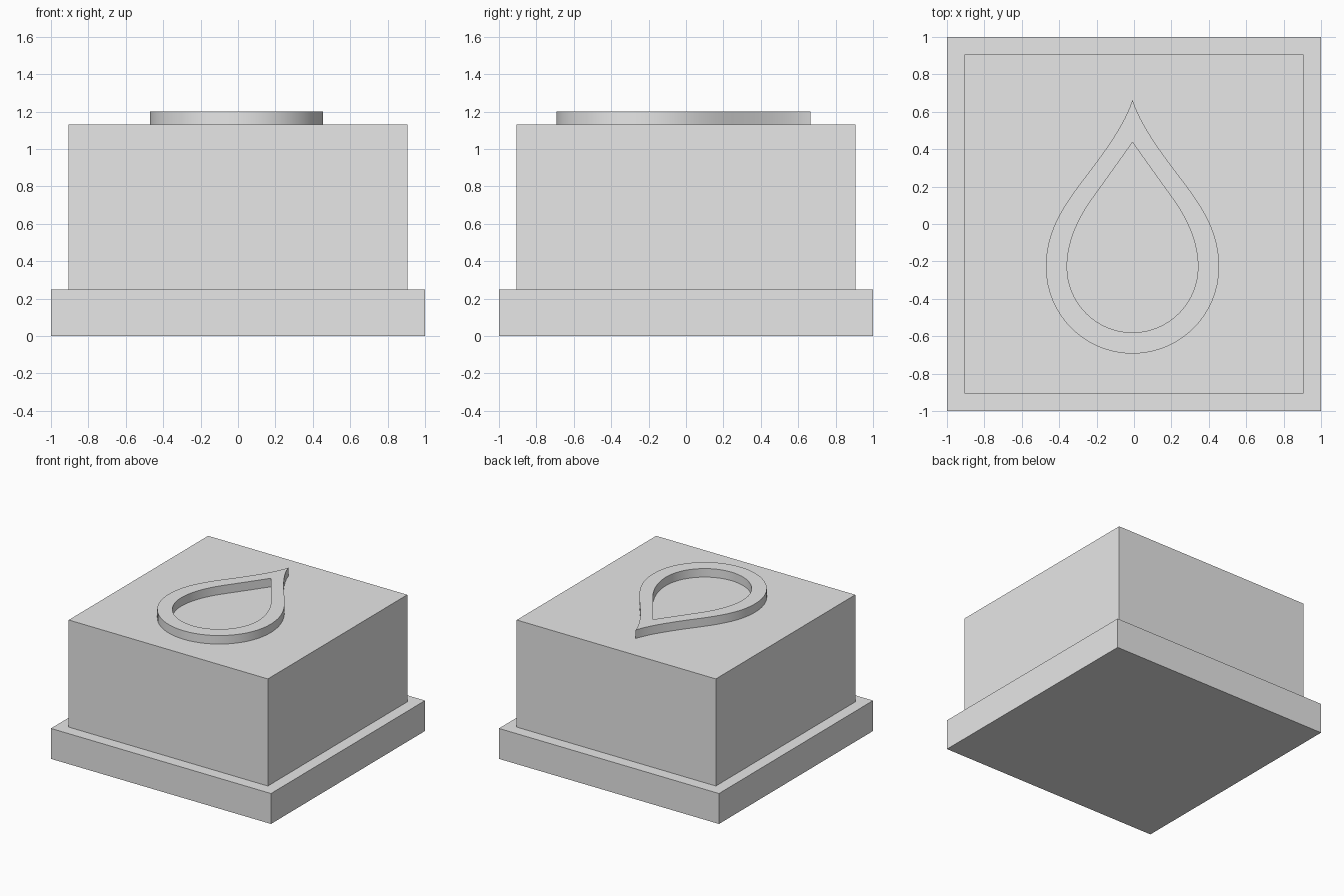
import bpy
import bmesh
import math
from mathutils import Vector
from mathutils.geometry import interpolate_bezier

cube = bpy.data.objects.get("Cube")
if cube:
    bpy.data.objects.remove(cube, do_unlink=True)

grey = bpy.data.materials.new("plain grey")
grey.use_nodes = True
grey.diffuse_color = (0.8, 0.8, 0.8, 1)
grey.node_tree.nodes["Principled BSDF"].inputs["Base Color"].default_value = (0.8, 0.8, 0.8, 1)

BASE_TOP, BODY_TOP, RIM_TOP = 0.25, 1.13, 1.2


def add_object(name, bm):
    bmesh.ops.recalc_face_normals(bm, faces=bm.faces)
    mesh = bpy.data.meshes.new(name)
    bm.to_mesh(mesh)
    bm.free()
    mesh.materials.append(grey)
    obj = bpy.data.objects.new(name, mesh)
    bpy.context.collection.objects.link(obj)
    return obj


def add_block(name, half, low, high):
    bm = bmesh.new()
    bmesh.ops.create_cube(bm, size=1)
    bmesh.ops.scale(bm, vec=(2 * half, 2 * half, high - low), verts=bm.verts)
    bmesh.ops.translate(bm, vec=(0, 0, (low + high) / 2), verts=bm.verts)
    return add_object(name, bm)


def drop_outline(tip, tip_handle, mid_handle, mid, mid_out, side_in, radius):
    """Closed teardrop: tip, flank, round bottom, mirrored in x."""
    centre_y = -0.23
    k = 0.5523 * radius
    segments = [
        (tip, tip_handle, mid_handle, mid),
        (mid, mid_out, side_in, (radius, centre_y)),
        ((radius, centre_y), (radius, centre_y - k),
         (k, centre_y - radius), (0, centre_y - radius)),
    ]
    half = [Vector(tip)]
    for seg in segments:
        half += interpolate_bezier(*[Vector(p) for p in seg], 17)[1:]
    return half + [Vector((-p.x, p.y)) for p in reversed(half[1:-1])]


# Stepped block
add_block("base_plate", 1.0, 0, BASE_TOP)
add_block("body_block", 0.905, BASE_TOP, BODY_TOP)

# Raised teardrop rim on the top
outer = drop_outline((0, 0.665), (0.04, 0.535), (0.15, 0.385), (0.253, 0.25),
                     (0.385, 0.08), (0.463, -0.05), 0.463)
inner = drop_outline((0, 0.437), (0.07, 0.337), (0.14, 0.24), (0.212, 0.14),
                     (0.295, 0.025), (0.35, -0.1), 0.35)
bm = bmesh.new()
loops = [[bm.verts.new((p.x - 0.008, p.y, z)) for p in outline]
         for outline, z in ((outer, BODY_TOP), (outer, RIM_TOP),
                            (inner, RIM_TOP), (inner, BODY_TOP))]
count = len(outer)
for a, b in zip(loops, loops[1:] + loops[:1]):
    for i in range(count):
        j = (i + 1) % count
        bm.faces.new((a[i], a[j], b[j], b[i]))
rim = add_object("teardrop_rim", bm)
bpy.ops.object.select_all(action="DESELECT")
rim.select_set(True)
bpy.context.view_layer.objects.active = rim
bpy.ops.object.shade_smooth_by_angle(angle=math.radians(30))
